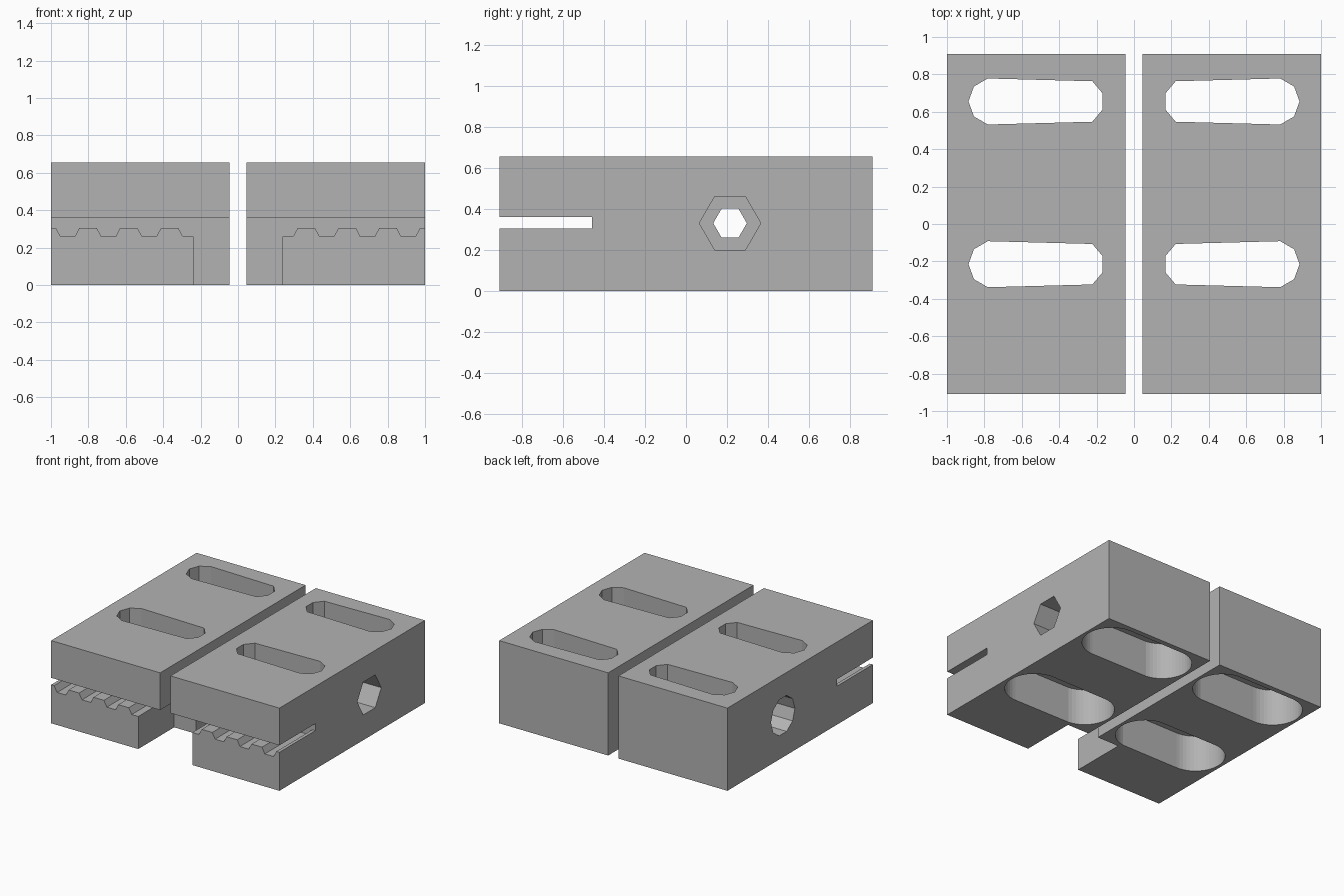
import bpy, bmesh, math
from mathutils import Vector

cube = bpy.data.objects.get("Cube")
if cube:
    bpy.data.objects.remove(cube, do_unlink=True)

grey = bpy.data.materials.new("plain_grey")
grey.use_nodes = True
colour = (0.45, 0.45, 0.45, 1)
grey.diffuse_color = colour
grey.node_tree.nodes["Principled BSDF"].inputs["Base Color"].default_value = colour

IN, OUT, DEPTH, HEIGHT = 0.045, 1.0, 0.91, 0.655
SLOT_ENDS = (0.285, 0.76)
SLOT_ROWS = (-0.215, 0.655)
BOLT = Vector((0.215, 0.33))


def prism(name, profile, axis, lo, hi, side):
    """Extrude a 2D profile along an axis; side = -1 mirrors it across x."""
    place = {"x": lambda a, b, t: (t * side, a, b),
             "y": lambda a, b, t: (a * side, t, b),
             "z": lambda a, b, t: (a * side, b, t)}[axis]
    bm = bmesh.new()
    rings = [[bm.verts.new(place(a, b, t)) for a, b in profile] for t in (lo, hi)]
    n = len(profile)
    for ring in rings:
        bm.faces.new(ring)
    for i in range(n):
        j = (i + 1) % n
        bm.faces.new((rings[0][i], rings[0][j], rings[1][j], rings[1][i]))
    bmesh.ops.recalc_face_normals(bm, faces=bm.faces)
    mesh = bpy.data.meshes.new(name)
    bm.to_mesh(mesh)
    bm.free()
    mesh.materials.append(grey)
    obj = bpy.data.objects.new(name, mesh)
    bpy.context.collection.objects.link(obj)
    return obj


def circle(centre, radius, sides):
    angles = [math.tau * i / sides for i in range(sides)]
    return [(centre[0] + radius * math.cos(a), centre[1] + radius * math.sin(a))
            for a in angles]


def slot(y, radius, sides):
    """Outline around two circles joined by straight edges."""
    near, far = (circle((x, y), radius, sides) for x in SLOT_ENDS)
    # the far circle gives the points past its centre, the near one the rest
    right = [p for p in far if p[0] > SLOT_ENDS[1] - 1e-4]
    left = [p for p, q in zip(near, far) if q[0] <= SLOT_ENDS[1] - 1e-4]
    half = len([p for p in right if p[1] >= y - 1e-6])
    return right[:half] + left + right[half:]


def belt_profile():
    """Belt gap with a toothed floor, plus the open notch beside it."""
    top, crest, root = 0.36, 0.305, 0.258
    pts = [(1.1, top), (0, top), (0, -0.1), (0.237, -0.1), (0.237, root)]
    for k in range(4):
        x = 0.32 + 0.218 * k
        pts += [(x - 0.026, root), (x, crest), (x + 0.092, crest), (x + 0.116, root)]
    return pts + [(1.1, root)]


def cut(target, cutter):
    cutter.hide_render = True
    mod = target.modifiers.new("cut", "BOOLEAN")
    mod.operation = "DIFFERENCE"
    mod.solver = "EXACT"
    mod.object = cutter
    bpy.context.view_layer.objects.active = target
    bpy.ops.object.modifier_apply(modifier=mod.name)
    bpy.data.objects.remove(cutter, do_unlink=True)


for name, side in (("left_clamp_block", 1), ("right_clamp_block", -1)):
    # solid body
    outline = [(IN, -DEPTH), (OUT, -DEPTH), (OUT, DEPTH), (IN, DEPTH)]
    block = prism(name, outline, "z", 0, HEIGHT, side)
    # toothed belt gap
    cut(block, prism("belt_gap", belt_profile(), "y", -1.1, -0.46, side))
    # mounting slots with wide recesses underneath
    for y in SLOT_ROWS:
        cut(block, prism("slot_recess", slot(y, 0.215, 48), "z", -0.1, 0.29, side))
        cut(block, prism("slot_hole", slot(y, 0.125, 9), "z", 0.1, 0.8, side))
    # cross bolt hole, with a nut pocket on the left and a bolt head bore on the right
    cut(block, prism("bolt_hole", circle(BOLT, 0.082, 6), "x", -0.1, 1.1, side))
    pocket = circle(BOLT, 0.15, 6 if side > 0 else 10)
    cut(block, prism("bolt_pocket", pocket, "x", 0.7, 1.1, side))
